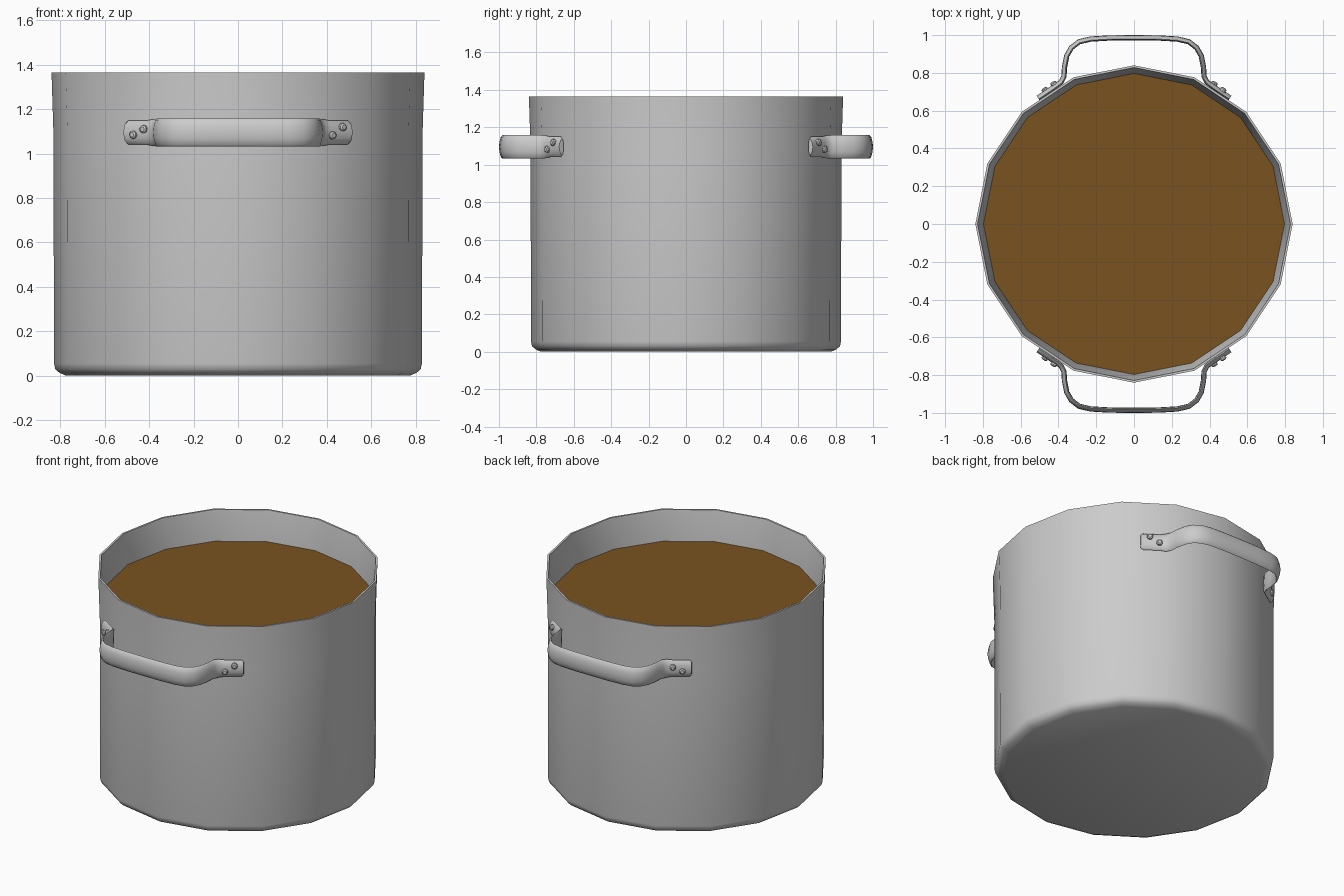
import bpy, bmesh, math
from mathutils import Vector, Matrix

if "Cube" in bpy.data.objects:
    bpy.data.objects.remove(bpy.data.objects["Cube"])

SIDES = 16


def finish(bm, name, angle=35, material=None):
    bmesh.ops.recalc_face_normals(bm, faces=bm.faces)
    mesh = bpy.data.meshes.new(name)
    bm.to_mesh(mesh)
    bm.free()
    ob = bpy.data.objects.new(name, mesh)
    bpy.context.collection.objects.link(ob)
    if material:
        mesh.materials.append(material)
    bpy.ops.object.select_all(action='DESELECT')
    ob.select_set(True)
    bpy.context.view_layer.objects.active = ob
    bpy.ops.object.shade_smooth_by_angle(angle=math.radians(angle))
    return ob


def skin(bm, rings):
    """Bridge consecutive closed rings of points and cap both ends."""
    vs = [[bm.verts.new(p) for p in r] for r in rings]
    n = len(vs[0])
    for a, b in zip(vs, vs[1:]):
        for i in range(n):
            j = (i + 1) % n
            bm.faces.new((a[i], a[j], b[j], b[i]))
    bm.faces.new(vs[0])
    bm.faces.new(vs[-1])


def circle(r, z):
    steps = [2 * math.pi * i / SIDES for i in range(SIDES)]
    return [Vector((r * math.cos(a), r * math.sin(a), z)) for a in steps]


# Pot: outside, slightly flared rim, tapered inside and inner floor
bm = bmesh.new()
skin(bm, [circle(r, z) for r, z in [
    (0.775, 0), (0.805, 0.013), (0.823, 0.03), (0.829, 0.055), (0.831, 1.08),
    (0.84, 1.365), (0.828, 1.365), (0.797, 1.17), (0.79, 0.05)]])
finish(bm, "pot_body")

# Soup surface
brown = bpy.data.materials.new("soup_brown")
brown.diffuse_color = (0.19, 0.085, 0.014, 1)
brown.use_nodes = True
brown.node_tree.nodes["Principled BSDF"].inputs["Base Color"].default_value = brown.diffuse_color
bm = bmesh.new()
bm.faces.new([bm.verts.new(p) for p in circle(0.797, 1.172)])
finish(bm, "soup", material=brown)

# Handles: a domed strap swept from flange to flange, with the middle at x = 0
HZ = 1.095
half = [(0.507, 0.665), (0.495, 0.673), (0.41, 0.731), (0.385, 0.75), (0.369, 0.78),
        (0.366, 0.83), (0.354, 0.89), (0.33, 0.932), (0.29, 0.963),
        (0.23, 0.977), (0.13, 0.983)]
path = half + [(0, 0.984)] + [(-x, y) for x, y in reversed(half)]
section = [(-1, -0.004), (-0.85, 0.006), (-0.45, 0.013), (0, 0.016), (0.45, 0.013),
           (0.85, 0.006), (1, -0.004), (0.85, -0.010), (0, -0.012), (-0.85, -0.010)]


def handle(name, side):
    bm = bmesh.new()
    rings = []
    last = len(path) - 1
    for i, p in enumerate(path):
        a, b = path[max(i - 1, 0)], path[min(i + 1, last)]
        t = Vector((b[0] - a[0], b[1] - a[1])).normalized()
        n = Vector((t.y, -t.x))
        if n.y < 0 and min(i, last - i) < 3 or n.dot(Vector((p[0], p[1] - 0.55))) < 0:
            n = -n
        k = min(i, last - i)
        width = 0.043 if k == 0 else 0.055 if k < 3 else 0.06 if k == 3 else 0.063
        rings.append([Vector((p[0] + n.x * d, side * (p[1] + n.y * d), HZ + width * h))
                      for h, d in section])
    skin(bm, rings)
    finish(bm, name, 50)


def rivets(name, side):
    bm = bmesh.new()
    for x, z in [(0.415, 1.082), (0.462, 1.119), (-0.462, 1.085), (-0.415, 1.11)]:
        ang = math.radians(56.25)
        n = Vector((math.copysign(math.cos(ang), x), side * math.sin(ang), 0))
        # strap centreline on the pot facet
        y = 0.665 + (0.507 - abs(x)) * 0.68
        rot = n.to_track_quat('Z', 'Y').to_matrix().to_4x4()
        for r1, r2, depth, off in [(0.018, 0.018, 0.02, 0.014), (0.018, 0.011, 0.006, 0.027)]:
            pos = Vector((x, side * y, z)) + n * off
            bmesh.ops.create_cone(bm, cap_ends=True, segments=10, radius1=r1, radius2=r2,
                                  depth=depth, matrix=Matrix.Translation(pos) @ rot)
    finish(bm, name)


for label, side in (("front", -1), ("back", 1)):
    handle(label + "_handle", side)
    rivets(label + "_handle_rivets", side)
